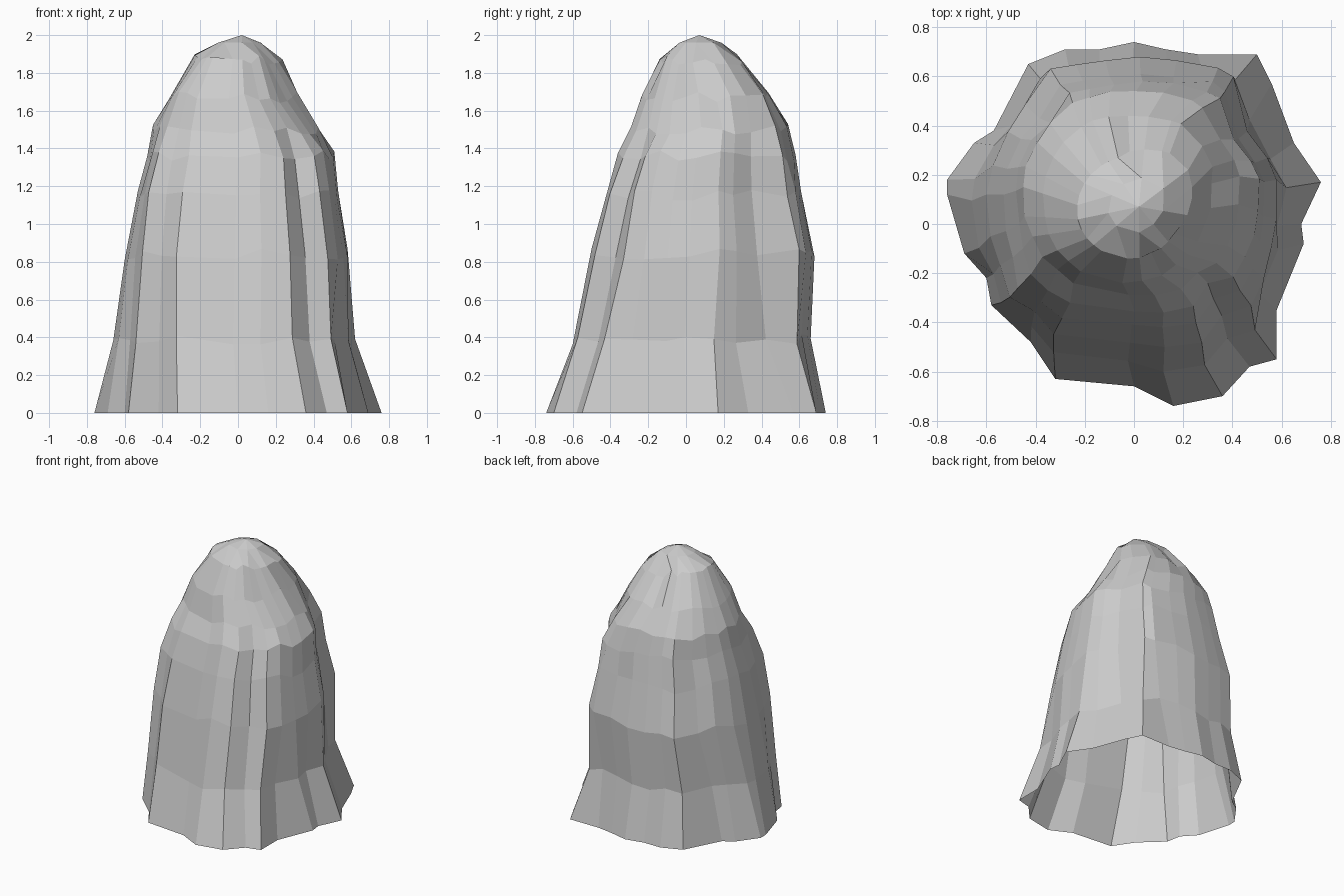
import bpy, bmesh, math, random
from mathutils import Vector

if "Cube" in bpy.data.objects:
    bpy.data.objects.remove(bpy.data.objects["Cube"])

random.seed(4)

# Lobed foot outline, and the grooved body outline at about 0.85 high
foot = [(.68, 0), (.76, .17), (.65, .33), (.56, .57), (.50, .69), (.26, .69),
        (.13, .71), (0, .74), (-.14, .71), (-.28, .71), (-.43, .65),
        (-.57, .38), (-.65, .33), (-.76, .18), (-.76, .12), (-.69, -.12),
        (-.60, -.22), (-.58, -.33), (-.42, -.48), (-.32, -.63), (0, -.66),
        (.16, -.74), (.36, -.70), (.47, -.58), (.58, -.55), (.58, -.35),
        (.69, -.08)]
body = [(.57, .02), (.58, .18), (.54, .27), (.46, .38), (.40, .60), (.34, .64),
        (.17, .67), (.02, .68), (-.12, .67), (-.24, .65), (-.34, .63),
        (-.45, .49), (-.52, .38), (-.58, .24), (-.60, .12), (-.585, -.05),
        (-.55, -.17), (-.51, -.30), (-.41, -.36), (-.33, -.45), (-.02, -.49),
        (.12, -.50), (.27, -.48), (.35, -.37), (.47, -.33), (.52, -.22),
        (.56, -.10)]
N = len(foot)

# height, x min, x max, y min, y max, foot share, roundness
rings = [
    (0.00, -.76, .76, -.74, .74, 1.0, 0.0),
    (0.39, -.66, .62, -.60, .66, .45, 0.0),
    (0.84, -.60, .58, -.50, .68, 0.0, 0.0),
    (1.15, -.53, .53, -.42, .61, 0.0, 0.0),
    (1.36, -.48, .51, -.36, .58, 0.0, 0.2),
    (1.50, -.45, .43, -.29, .54, 0.0, 0.5),
    (1.67, -.37, .30, -.24, .44, 0.0, 0.8),
    (1.87, -.23, .19, -.14, .27, 0.0, 1.0),
]

# Bumps and dents: centre, reach, outward push
lumps = [
    (Vector((-.38, -.24, 1.28)), .22, .05),
    (Vector((-.36, .48, 1.24)), .17, -.07),
    (Vector((.32, -.25, 1.30)), .17, -.03),
    (Vector((.20, .25, 1.83)), .28, .11),
]


def fit(v, vals, a, b):
    return a + (v - min(vals)) / (max(vals) - min(vals)) * (b - a)


def outline(z, x0, x1, y0, y1, share, roundness):
    pts = []
    for f, b in zip(foot, body):
        d = Vector((b[0], b[1] - .08))
        p = Vector(f) * share + Vector((b[0], b[1] - .08 * (1 - share))) * (1 - share)
        p = p * (1 - roundness) + d.normalized() * .58 * roundness
        if z > 0:
            p *= 1 + random.uniform(-.01, .01)
        pts.append(p)
    xs, ys = [p.x for p in pts], [p.y for p in pts]
    out = []
    for q in pts:
        dz = 0 if z == 0 else random.uniform(-.03, .03)
        p = Vector((fit(q.x, xs, x0, x1), fit(q.y, ys, y0, y1), z + dz))
        for c, reach, push in lumps:
            w = max(0, 1 - (p - c).length / reach)
            p += Vector((p.x - .02, p.y - .08, 0)).normalized() * push * w
        out.append(p)
    return out


# Rock mound: stacked outlines, open underneath
bm = bmesh.new()
loops = [[bm.verts.new(p) for p in outline(*r)] for r in rings]
for low, high in zip(loops, loops[1:]):
    for i in range(N):
        j = (i + 1) % N
        bm.faces.new((low[i], low[j], high[j], high[i]))

# Faceted crown closing to an off-centre peak
top = loops[-1]
K = 9
step = N // K
peak_at = Vector((.02, .07, 2.0))
crown = []
for k in range(K):
    p = peak_at.lerp(top[k * step].co, .5)
    crown.append(bm.verts.new((p.x, p.y, 1.96)))
peak = bm.verts.new(peak_at)
for k in range(K):
    n = (k + 1) % K
    edge = [top[(k * step + m) % N] for m in range(step + 1)]
    bm.faces.new(edge[:3] + [crown[k]])
    bm.faces.new(edge[2:] + [crown[n], crown[k]])
    bm.faces.new((crown[k], crown[n], peak))

bmesh.ops.recalc_face_normals(bm, faces=bm.faces)
mesh = bpy.data.meshes.new("rock_mound")
bm.to_mesh(mesh)
bm.free()
rock = bpy.data.objects.new("rock_mound", mesh)
bpy.context.collection.objects.link(rock)
